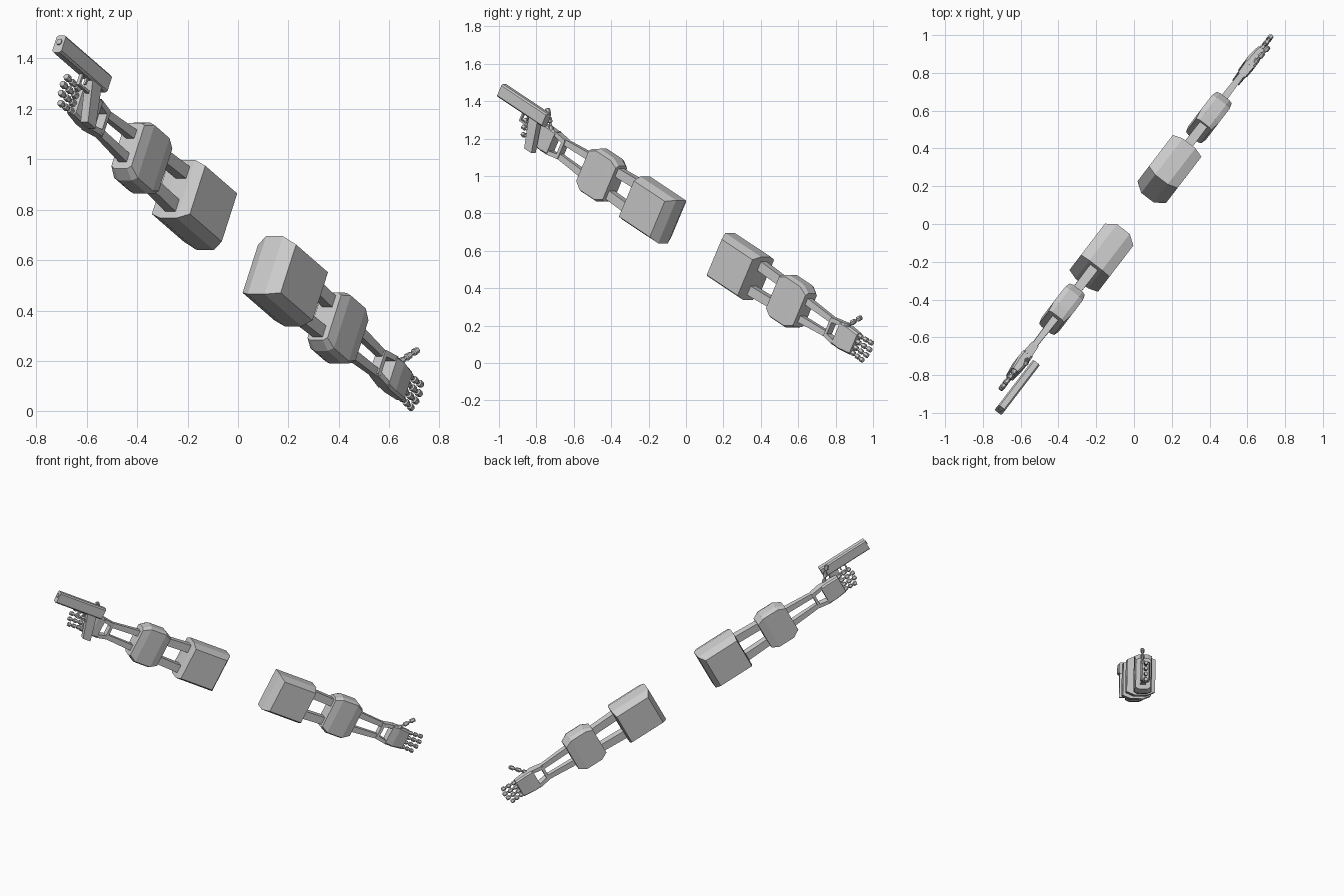
import bpy, bmesh, math
from mathutils import Vector

if "Cube" in bpy.data.objects:
    bpy.data.objects.remove(bpy.data.objects["Cube"])

# Arm frame: s = distance out along the arm, l = sideways, u = up across the arm
D = Vector((0.538, 0.702, -0.467)).normalized()
L = Vector((0.794, -0.608, 0.0)).normalized()
U = L.cross(D).normalized()
if U.z < 0:
    U = -U
MID, LC, UC = -0.268, -0.028, 0.613

grey = bpy.data.materials.new("light_grey")
grey.diffuse_color = (0.6, 0.6, 0.6, 1)
grey.use_nodes = True
grey.node_tree.nodes["Principled BSDF"].inputs["Base Color"].default_value = grey.diffuse_color


def to_world(p, side):
    s, l, u = p
    return D * (side * s + MID) + L * l + U * u


def loft(name, side, rings, strip_caps=False):
    """Skin a list of equal rings given in (s, l, u) and close both ends."""
    bm = bmesh.new()
    vs = [[bm.verts.new(to_world(p, side)) for p in r] for r in rings]
    n = len(vs[0])
    for a, b in zip(vs, vs[1:]):
        for i in range(n):
            j = (i + 1) % n
            bm.faces.new((a[i], a[j], b[j], b[i]))
    for r in (vs[0], vs[-1]):
        if strip_caps:  # vertical strips between matching top and bottom points
            for i in range(n // 2 - 1):
                bm.faces.new((r[i], r[i + 1], r[n - 2 - i], r[n - 1 - i]))
        else:
            bm.faces.new(r)
    bmesh.ops.recalc_face_normals(bm, faces=bm.faces)
    me = bpy.data.meshes.new(name)
    bm.to_mesh(me)
    bm.free()
    me.materials.append(grey)
    ob = bpy.data.objects.new(name, me)
    bpy.context.collection.objects.link(ob)
    return ob


def rect(s, l, u, hl, hu):
    return [(s, l - hl, u - hu), (s, l + hl, u - hu), (s, l + hl, u + hu), (s, l - hl, u + hu)]


def octagon(s, w, flat, h_side, h_top, bulge=0.0, l=LC, u=UC):
    ls = [(-w, h_side, 0), (-flat, h_top, bulge), (flat, h_top, bulge), (w, h_side, 0)]
    top = [(s + b, l + x, u + h) for x, h, b in ls]
    return top + [(s + b, l + x, u - h) for x, h, b in reversed(ls)]


def beam(name, side, a, b):
    loft(name, side, [rect(*a), rect(*b)])


def digit(name, side, start, end, r, joints=3):
    """Knuckled finger: thick segments with thin necks between them."""
    a, b = Vector(start), Vector(end)
    axis = (b - a).normalized()
    e1 = Vector((0, 1, 0))
    e2 = axis.cross(e1).normalized()
    rings = []
    for k in range(joints):
        for f, q in ((0.0, 0.5), (0.18, 0.5), (0.25, 1.0), (0.8, 0.9), (0.88, 0.5)):
            c = a.lerp(b, (k + f) / joints)
            rings.append([tuple(c + (e1 * math.cos(t) + e2 * math.sin(t)) * r * q)
                          for t in (math.tau * i / 6 for i in range(6))])
    loft(name, side, rings)


def build_arm(tag, side):
    # shoulder block, rounded on its inner end
    loft("shoulder_" + tag, side, [octagon(0.217, 0.095, 0.042, 0.108, 0.13, -0.03),
                                   octagon(0.452, 0.095, 0.042, 0.108, 0.13, 0.008)], True)
    # barrel shaped elbow, arched along the arm
    loft("elbow_" + tag, side, [octagon(s, w, 0.032, h, h + 0.012) for s, w, h in
                                ((0.622, 0.05, 0.095), (0.668, 0.059, 0.118),
                                 (0.778, 0.059, 0.118), (0.826, 0.05, 0.09))], True)
    for k, nm in ((1, "upper"), (-1, "lower")):
        # arm struts
        beam(f"{nm}_arm_strut_{tag}", side, (0.43, LC, UC + k * 0.075, 0.026, 0.027),
             (0.65, LC, UC + k * 0.066, 0.024, 0.025))
        beam(f"{nm}_forearm_strut_{tag}", side, (0.80, LC, UC + k * 0.054, 0.02, 0.02),
             (1.02, LC, UC + k * 0.042, 0.015, 0.016))
        # wrist frame sides
        beam(f"{nm}_wrist_bar_{tag}", side, (1.015, LC, UC + k * 0.044, 0.022, 0.013),
             (1.095, LC, UC + k * 0.058, 0.026, 0.011))
    beam("wrist_plate_" + tag, side, (1.012, LC, UC, 0.022, 0.05), (1.03, LC, UC, 0.023, 0.052))
    # palm
    loft("palm_" + tag, side, [octagon(1.085, 0.03, 0.02, 0.058, 0.068),
                               octagon(1.135, 0.032, 0.02, 0.062, 0.07),
                               octagon(1.212, 0.022, 0.014, 0.054, 0.064)])
    # fingers and thumb
    for i, tip in enumerate((1.305, 1.322, 1.328, 1.318)):
        u = UC - 0.05 + i * 0.0333
        digit(f"finger_{i + 1}_{tag}", side, (1.205, LC, u), (tip, LC, u + (i - 1.5) * 0.004), 0.0145)
    digit("thumb_" + tag, side, (1.112, -0.012, 0.66), (1.2, -0.004, 0.772), 0.0145)


build_arm("right", 1)
build_arm("left", -1)

# Pistol beside the left hand
GL = 0.036
loft("pistol_slide", -1, [octagon(s, 0.023, 0.015, 0.03, 0.038, 0, GL, 0.722) for s in (1.145, 1.485)])
loft("pistol_muzzle", -1, [octagon(s, 0.011, 0.005, 0.006, 0.012, 0, GL, 0.73) for s in (1.47, 1.49)])
loft("pistol_grip", -1, [
    [(s0, GL - 0.019, u), (s1, GL - 0.019, u), (s1, GL + 0.019, u), (s0, GL + 0.019, u)]
    for s0, s1, u in ((1.185, 1.25, 0.70), (1.14, 1.195, 0.525))])
# trigger guard and trigger
beam("trigger_guard_bottom", -1, (1.225, GL, 0.64, 0.008, 0.005), (1.30, GL, 0.64, 0.008, 0.005))
beam("trigger_guard_front", -1, (1.293, GL, 0.665, 0.008, 0.03), (1.303, GL, 0.665, 0.008, 0.03))
beam("trigger", -1, (1.258, GL, 0.675, 0.005, 0.018), (1.266, GL, 0.675, 0.005, 0.018))
